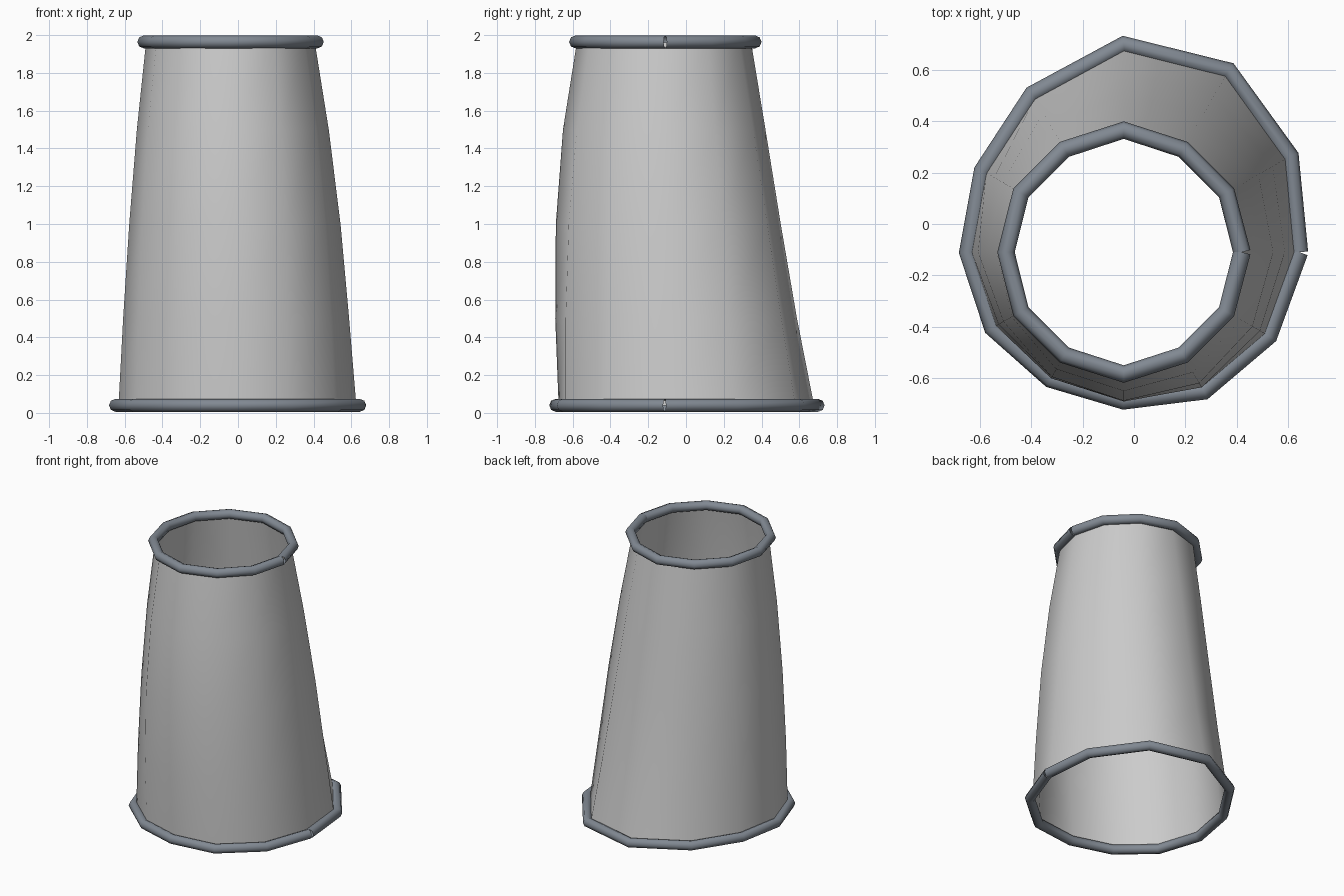
import bpy, bmesh
from math import cos, sin, radians

if "Cube" in bpy.data.objects:
    bpy.data.objects.remove(bpy.data.objects["Cube"])

CX, CY, N = -0.04, -0.11, 12
TUBE = 0.034

# Rim radii every 30 degrees, counter-clockwise from +x
BOTTOM = [0.685, 0.75, 0.818, 0.81, 0.712, 0.636, 0.609, 0.591, 0.572, 0.58, 0.626, 0.654]
TOP = [0.461, 0.463, 0.463, 0.476, 0.463, 0.463, 0.459, 0.463, 0.463, 0.475, 0.463, 0.463]


def ring_points(radii, z):
    return [(CX + r * cos(radians(30 * i)), CY + r * sin(radians(30 * i)), z)
            for i, r in enumerate(radii)]


# Wall radii at the four cardinal directions: z, right, back, left, front
LEVELS = [(0.04, 0.665, 0.785, 0.595, 0.568),
          (0.50, 0.627, 0.695, 0.570, 0.585),
          (1.00, 0.582, 0.610, 0.537, 0.581),
          (1.50, 0.520, 0.530, 0.496, 0.542),
          (1.96, 0.447, 0.455, 0.447, 0.468)]


def blend(card, i):
    q, a = (i // 3) % 4, radians(30 * (i % 3))
    return card[q] * cos(a) ** 2 + card[(q + 1) % 4] * sin(a) ** 2


# Tapered open shell, with the irregular foot fading out upward
bm = bmesh.new()
rows = []
for z, *card in LEVELS:
    f = 1 - (z - 0.04) / 1.92
    radii = []
    for i in range(N):
        r = blend(card, i)
        extra = BOTTOM[i] * 0.973 - blend(LEVELS[0][1:], i)
        radii.append(r + f * extra)
    rows.append([bm.verts.new(p) for p in ring_points(radii, z)])
for lo, hi in zip(rows, rows[1:]):
    for i in range(N):
        j = (i + 1) % N
        bm.faces.new((lo[i], lo[j], hi[j], hi[i])).smooth = True
mesh = bpy.data.meshes.new("tapered_shell")
bm.to_mesh(mesh)
bm.free()
bpy.context.collection.objects.link(bpy.data.objects.new("tapered_shell", mesh))

# Rolled rims: open tubes whose ends meet at the +x seam
rim_mat = bpy.data.materials.new("rim_metal")
rim_mat.diffuse_color = (0.22, 0.25, 0.29, 1)
rim_mat.use_nodes = True
rim_mat.node_tree.nodes["Principled BSDF"].inputs["Base Color"].default_value = rim_mat.diffuse_color


def rim(name, radii, z):
    curve = bpy.data.curves.new(name, 'CURVE')
    curve.dimensions = '3D'
    curve.bevel_depth = TUBE
    curve.bevel_resolution = 2
    spline = curve.splines.new('POLY')
    pts = ring_points(radii, z)
    pts.append(pts[0])
    spline.points.add(len(pts) - 1)
    for p, co in zip(spline.points, pts):
        p.co = (*co, 1)
    spline.use_smooth = True
    curve.materials.append(rim_mat)
    bpy.context.collection.objects.link(bpy.data.objects.new(name, curve))


rim("bottom_rim", BOTTOM, 0.04)
rim("top_rim", TOP, 1.964)
